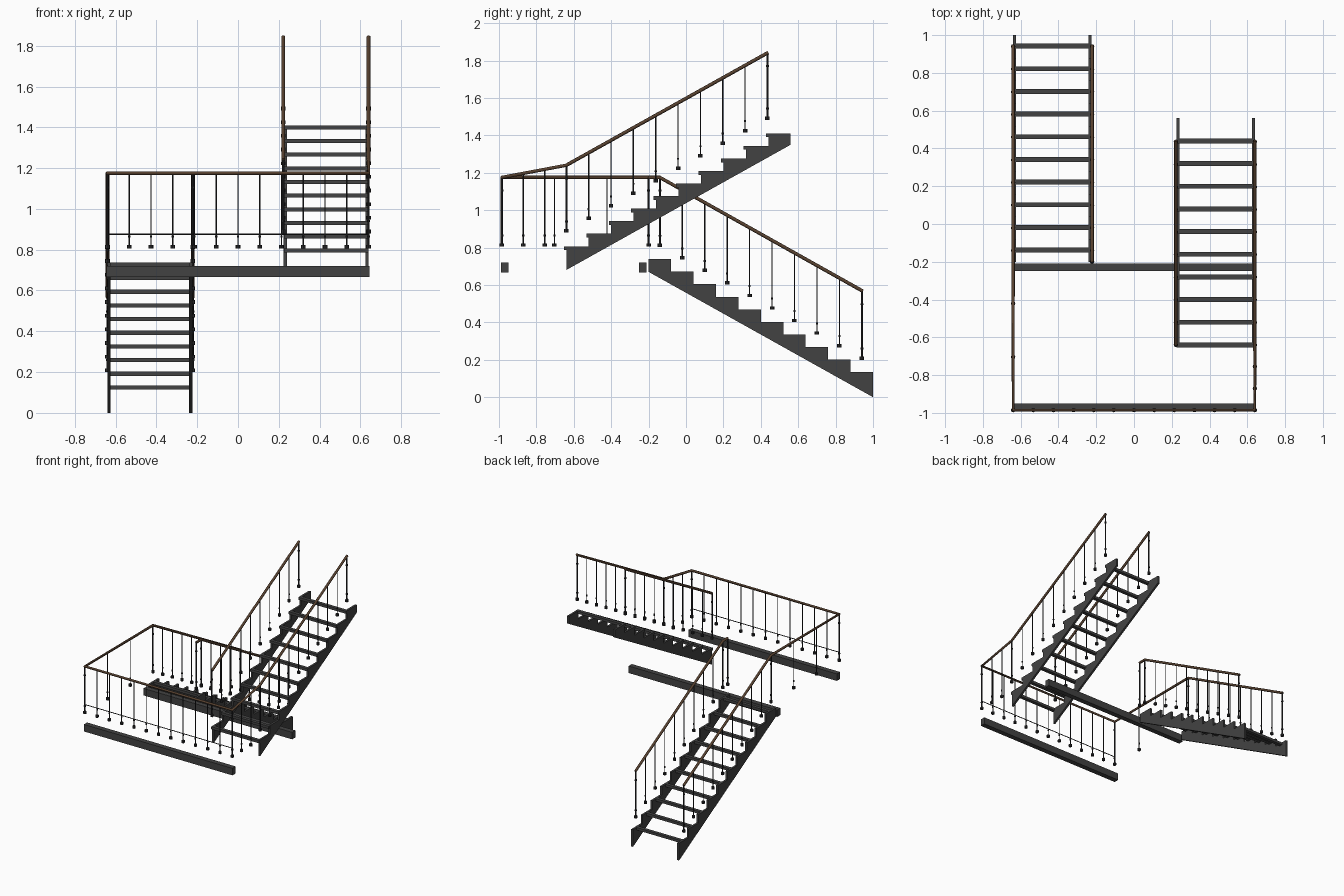
import bpy, bmesh
from mathutils import Matrix, Vector

if "Cube" in bpy.data.objects:
    bpy.data.objects.remove(bpy.data.objects["Cube"])


def material(name, col):
    m = bpy.data.materials.new(name)
    m.diffuse_color = (*col, 1)
    m.use_nodes = True
    m.node_tree.nodes["Principled BSDF"].inputs["Base Color"].default_value = m.diffuse_color
    return m


STEEL = material("dark_steel", (0.055, 0.055, 0.055))
IRON = material("black_iron", (0.025, 0.025, 0.027))
WOOD = material("brown_wood", (0.10, 0.055, 0.03))


def finish(bm, name, mat, smooth=False):
    bmesh.ops.recalc_face_normals(bm, faces=bm.faces)
    me = bpy.data.meshes.new(name)
    bm.to_mesh(me)
    bm.free()
    ob = bpy.data.objects.new(name, me)
    bpy.context.collection.objects.link(ob)
    me.materials.append(mat)
    if smooth:
        bpy.ops.object.select_all(action='DESELECT')
        ob.select_set(True)
        bpy.context.view_layer.objects.active = ob
        bpy.ops.object.shade_smooth_by_angle()
    return ob


def add_box(bm, c, s):
    bmesh.ops.create_cube(bm, size=1, matrix=Matrix.Translation(c) @ Matrix.Diagonal((*s, 1)))


def add_rod(bm, x, y, z0, z1, r):
    bmesh.ops.create_cone(bm, cap_ends=True, segments=8, radius1=r, radius2=r, depth=z1 - z0,
                          matrix=Matrix.Translation((x, y, (z0 + z1) / 2)))


RUN, RISE, N = 0.12, 0.067, 10


# Saw-tooth stringers and tread bars of one flight
def flight(name, xc, y0, z0, d, top, bar_shift):
    pts = [(y0, z0)]
    for k in range(N):
        z = z0 + top + RISE * k
        pts += [(y0 + d * RUN * k, z), (y0 + d * RUN * (k + 1), z)]
    pts.append((y0 + d * RUN * N, z0 + RISE * N))
    for side in (-1, 1):
        bm = bmesh.new()
        x = xc + side * 0.2
        f = bm.faces.new([bm.verts.new((x - 0.008, y, z)) for y, z in pts])
        ext = bmesh.ops.extrude_face_region(bm, geom=[f])['geom']
        bmesh.ops.translate(bm, vec=(0.016, 0, 0),
                            verts=[v for v in ext if isinstance(v, bmesh.types.BMVert)])
        finish(bm, name + ("_left_stringer" if side < 0 else "_right_stringer"), STEEL)
    bm = bmesh.new()
    for k in range(N):
        add_box(bm, (xc, y0 + d * RUN * k + bar_shift, z0 + top + RISE * k - 0.01),
                (0.414, 0.026, 0.02))
    finish(bm, name + "_tread_bars", STEEL)


flight("lower_flight", -0.432, 1.0, 0.0, -1, 0.135, -0.058)
flight("upper_flight", 0.432, -0.64, 0.68, 1, 0.127, 0.0)

# Landing beams
for name, y in (("landing_front_beam", -0.97), ("landing_rear_beam", -0.23)):
    bm = bmesh.new()
    add_box(bm, (0, y, 0.693), (1.29, 0.04, 0.055))
    finish(bm, name, STEEL)


# Handrails swept along a path
def rail(name, pts, r=0.0095, mat=WOOD):
    cu = bpy.data.curves.new(name, 'CURVE')
    cu.dimensions = '3D'
    cu.bevel_depth = r
    cu.bevel_resolution = 2
    cu.use_fill_caps = True
    sp = cu.splines.new('POLY')
    sp.points.add(len(pts) - 1)
    for p, c in zip(sp.points, pts):
        p.co = (*c, 1)
    cu.materials.append(mat)
    ob = bpy.data.objects.new(name, cu)
    bpy.context.collection.objects.link(ob)


XO, XI, YF, ZL = 0.64, 0.222, -0.985, 1.175
LOW, UP_B, UP_T = (0.945, 0.567), (-0.64, 1.24), (0.44, 1.843)
rail("outer_handrail", [(-XO, *LOW), (-XO, -0.14, ZL), (-XO, YF, ZL), (XO, YF, ZL),
                        (XO, *UP_B), (XO, *UP_T)])
rail("lower_inner_handrail", [(-XI, *LOW), (-XI, -0.14, ZL), (-XI, -0.2, ZL)])
rail("upper_inner_handrail", [(XI, *UP_B), (XI, *UP_T)])
rail("front_lower_bar", [(-XO, YF, 0.876), (XO, YF, 0.876)], 0.003, IRON)


# Balusters: thin rod, foot block and collar; posts are thicker with two collars
def balusters(name, items):
    bm = bmesh.new()
    for x, y, zb, zt, post in items:
        r = 0.0055 if post else 0.0033
        add_rod(bm, x, y, zb, zt, r)
        add_rod(bm, x, y, zb, zb + 0.018, 0.012)
        add_rod(bm, x, y, zb + 0.055, zb + 0.065, r + 0.0025)
        if post:
            add_rod(bm, x, y, zt - 0.075, zt - 0.065, r + 0.0025)
    finish(bm, name, IRON, True)


def mix(a, b, t):
    return a + (b - a) * t


for x, side in ((XO, "outer"), (XI, "inner")):
    low, up = [], []
    for k in range(N):
        post = k in (0, N - 1)
        t = k / (N - 1)
        low.append((-x, 0.94 - RUN * k, 0.2 + RISE * k, mix(0.567, ZL, t), post))
        up.append((x, -0.64 + (RUN - 0.0005) * k, 0.88 + RISE * k, mix(1.24, 1.84, t), post))
    if side == "inner":
        low.append((-x, -0.2, 0.805, ZL, True))
    balusters("lower_%s_balusters" % side, low)
    balusters("upper_%s_balusters" % side, up)

balusters("landing_front_balusters",
          [(mix(-XO, XO, k / 12), YF, 0.805, ZL, k in (0, 12)) for k in range(13)])
balusters("landing_left_balusters",
          [(-XO, mix(YF, -0.14, k / 3), 0.805, ZL, False) for k in (1, 2)])
balusters("landing_right_balusters",
          [(XO, mix(YF, -0.64, k / 3), 0.805, mix(ZL, 1.24, k / 3), False) for k in (1, 2)])
